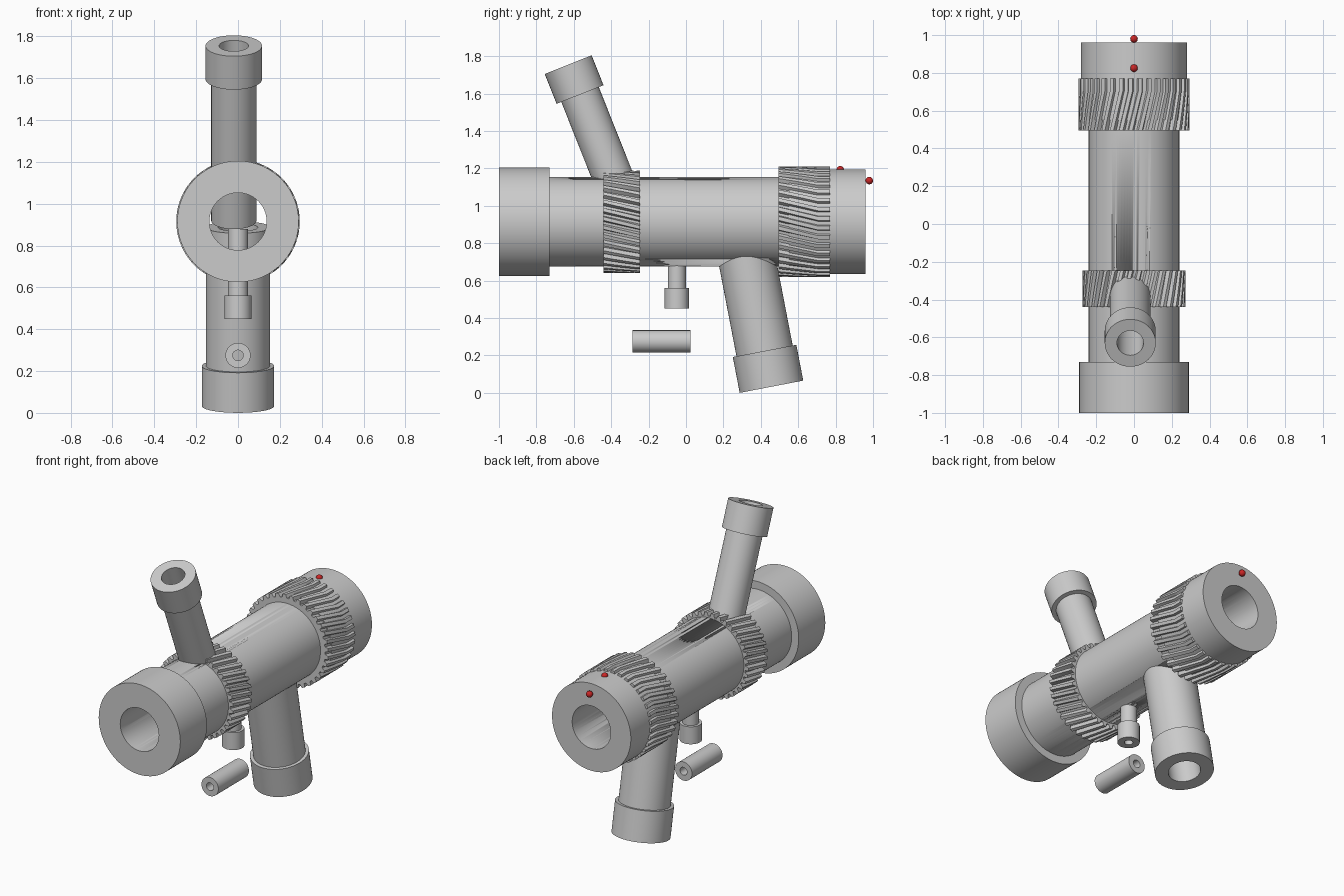
import bpy, bmesh, math
from mathutils import Vector

if "Cube" in bpy.data.objects:
    bpy.data.objects.remove(bpy.data.objects["Cube"])

AXIS_Z = 0.915


def finish(name, bm, angle=32):
    bmesh.ops.recalc_face_normals(bm, faces=bm.faces)
    mesh = bpy.data.meshes.new(name)
    bm.to_mesh(mesh)
    bm.free()
    ob = bpy.data.objects.new(name, mesh)
    bpy.context.collection.objects.link(ob)
    bpy.ops.object.select_all(action='DESELECT')
    ob.select_set(True)
    bpy.context.view_layer.objects.active = ob
    bpy.ops.object.shade_smooth_by_angle(angle=math.radians(angle))
    return ob


def skin(bm, rings, closed):
    n = len(rings[0])
    for i in range(len(rings) if closed else len(rings) - 1):
        a, b = rings[i], rings[(i + 1) % len(rings)]
        for k in range(n):
            m = (k + 1) % n
            bm.faces.new((a[k], a[m], b[m], b[k]))


def lathe(name, origin, direction, profile, closed=True, seg=64):
    """Revolve (radius, distance) points around an axis."""
    d = Vector(direction).normalized()
    rot = Vector((0, 0, 1)).rotation_difference(d)
    bm = bmesh.new()
    rings = []
    for r, t in profile:
        rings.append([bm.verts.new(Vector(origin) + rot @ Vector(
            (r * math.cos(2 * math.pi * k / seg), r * math.sin(2 * math.pi * k / seg), t)))
            for k in range(seg)])
    skin(bm, rings, closed)
    if not closed:
        bm.faces.new(rings[0])
        bm.faces.new(rings[-1])
    return finish(name, bm)


def capped_pipe(name, origin, direction, cap_r, cap_len, pipe_r, length, bore):
    """Hollow pipe whose free end, at the origin, carries a wider collar."""
    return lathe(name, origin, direction, [
        (bore, 0), (cap_r, 0), (cap_r, cap_len), (pipe_r, cap_len),
        (pipe_r, length), (bore, length)])


def grip_ring(name, y0, root, tip, inner, stations, teeth=36):
    """Ridged ring; stations are (distance, twist in teeth)."""
    shape = [(0, root), (0.3, root), (0.45, tip), (0.85, tip)]
    bm = bmesh.new()
    rings = []

    def ring(y, twist, r_fixed=None):
        vs = []
        for k in range(teeth):
            for f, r in shape:
                a = 2 * math.pi * (k + f + twist) / teeth
                r2 = r_fixed or r
                vs.append(bm.verts.new((r2 * math.sin(a), y, AXIS_Z + r2 * math.cos(a))))
        rings.append(vs)

    ring(y0, stations[0][1], inner)
    for t, tw in stations:
        ring(y0 + t, tw)
    ring(y0 + stations[-1][0], stations[-1][1], inner)
    skin(bm, rings, True)
    return finish(name, bm)


# Main hollow body with thick front collar and rear collar
body = lathe("main_barrel", (0, 0, AXIS_Z), (0, 1, 0), [
    (0.137, -1), (0.29, -1), (0.29, -0.73), (0.24, -0.73), (0.24, 0.55),
    (0.28, 0.55), (0.28, 0.96), (0.137, 0.96)], seg=96)

# Ridged grip rings
grip_ring("front_grip_ring", -0.44, 0.25, 0.273, 0.23,
          [(0.195 * i / 6, i / 6) for i in range(7)])
grip_ring("rear_grip_ring", 0.495, 0.273, 0.295, 0.23,
          [(0.21 * i / 6, i / 6) for i in range(7)] + [(0.275, 1)])

# Side ports: name, free end, direction, collar radius/length, pipe radius, length, bore
ports = [
    ("upper_port", (-0.02, -0.63, 1.755), (0, 0.37, -0.93), 0.135, 0.172, 0.108, 0.90, 0.07),
    ("lower_port", (0, 0.457, 0.033), (0, -0.189, 0.982), 0.173, 0.195, 0.153, 0.87, 0.095),
    ("small_port", (0, -0.049, 0.45), (0, 0, 1), 0.065, 0.112, 0.048, 0.43, 0.025),
]
for name, o, d, cr, cl, pr, ln, bore in ports:
    capped_pipe(name, o, d, cr, cl, pr, ln, bore)
    # Opening through the barrel wall along the port
    cut = lathe(name + "_cutter", o, d, [(pr - 0.01, 0), (pr - 0.01, ln)], closed=False)
    cut.hide_render = True
    cut.hide_set(True)
    mod = body.modifiers.new(name + "_hole", 'BOOLEAN')
    mod.operation = 'DIFFERENCE'
    mod.solver = 'EXACT'
    mod.object = cut

# Loose sleeve under the barrel
lathe("loose_sleeve", (0, -0.285, 0.275), (0, 1, 0), [
    (0.025, 0), (0.06, 0), (0.06, 0.31), (0.025, 0.31)])

# Red alignment dots
red = bpy.data.materials.new("red_dot")
red.diffuse_color = (0.6, 0.02, 0.02, 1)
red.use_nodes = True
red.node_tree.nodes["Principled BSDF"].inputs["Base Color"].default_value = red.diffuse_color
for i, (y, z) in enumerate([(0.825, 1.193), (0.98, 1.135)]):
    bm = bmesh.new()
    bmesh.ops.create_uvsphere(bm, u_segments=24, v_segments=12, radius=0.02)
    bmesh.ops.translate(bm, verts=bm.verts, vec=(0, y, z))
    finish(f"alignment_dot_{i + 1}", bm).data.materials.append(red)
